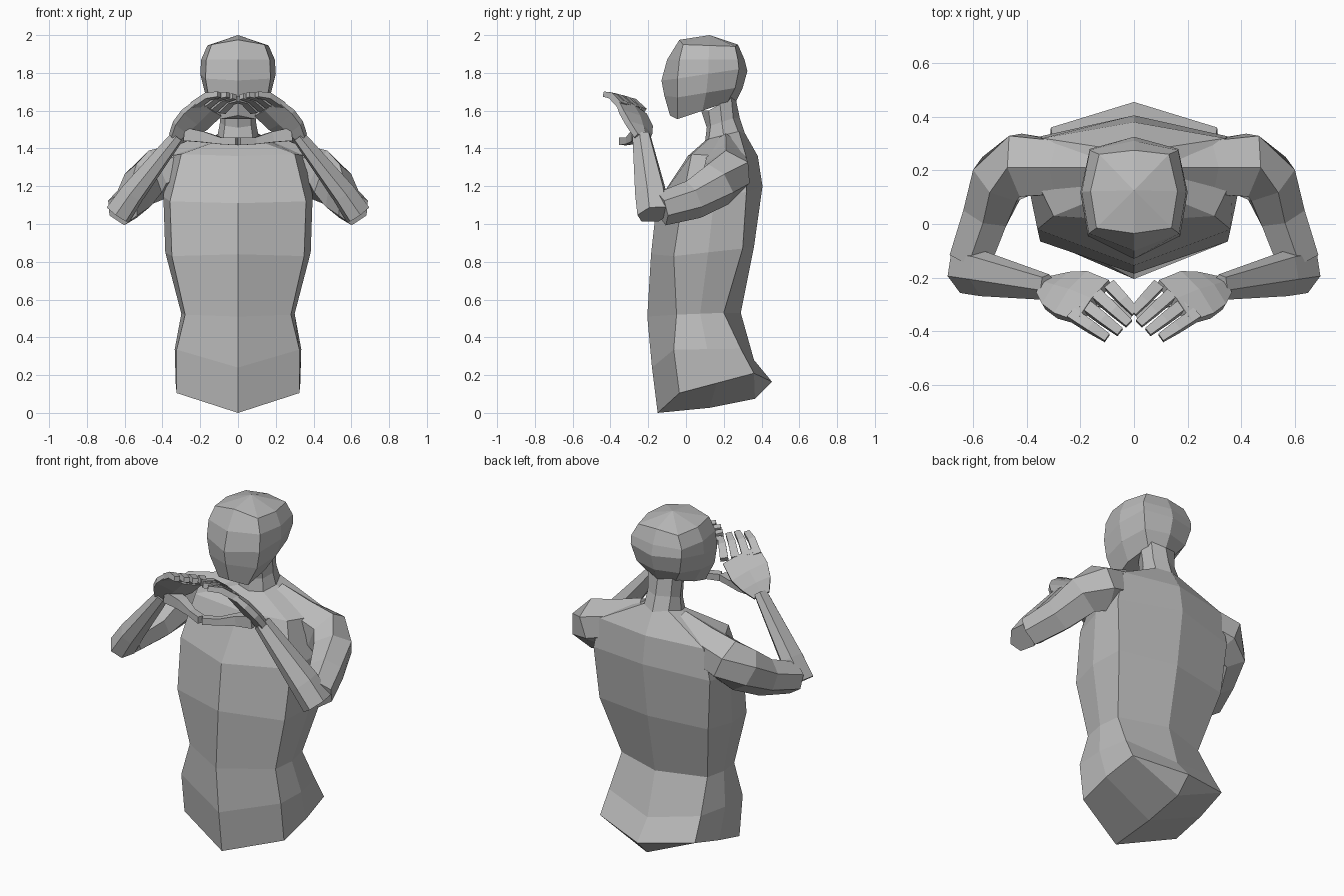
import bpy
import bmesh
from mathutils import Vector

default_cube = bpy.data.objects.get("Cube")
if default_cube:
    bpy.data.objects.remove(default_cube, do_unlink=True)

# Single clay grey material
clay = bpy.data.materials.new("clay grey")
clay.use_nodes = True
grey = (0.49, 0.49, 0.49, 1.0)
clay.diffuse_color = grey
clay.node_tree.nodes["Principled BSDF"].inputs["Base Color"].default_value = grey


def finish(bm, name):
    """Turn a bmesh into a flat shaded object."""
    bmesh.ops.recalc_face_normals(bm, faces=bm.faces)
    mesh = bpy.data.meshes.new(name)
    bm.to_mesh(mesh)
    bm.free()
    mesh.materials.append(clay)
    obj = bpy.data.objects.new(name, mesh)
    bpy.context.collection.objects.link(obj)


def bridge(bm, rings):
    """Join consecutive closed rings of vertices with quads."""
    for lower, upper in zip(rings, rings[1:]):
        count = len(lower)
        for i in range(count):
            j = (i + 1) % count
            bm.faces.new((lower[i], lower[j], upper[j], upper[i]))


def cap_strips(bm, ring):
    """Close a mirrored eight-sided ring with bands from left to right."""
    bm.faces.new((ring[0], ring[1], ring[7]))
    bm.faces.new((ring[1], ring[2], ring[6], ring[7]))
    bm.faces.new((ring[2], ring[3], ring[5], ring[6]))
    bm.faces.new((ring[3], ring[4], ring[5]))


def body_ring(bm, front, front_side, side_x, back_side, back):
    """Eight-sided mirrored ring: front, front corner, side, back corner, back."""
    fs, bs = Vector(front_side), Vector(back_side)
    side = (fs + bs) / 2
    side.x = side_x
    half = [fs, side, bs]
    mirrored = [Vector((-p.x, p.y, p.z)) for p in reversed(half)]
    points = [Vector((0, *front)), *half, Vector((0, *back)), *mirrored]
    return [bm.verts.new(p) for p in points]


def section_limb(bm, stations, across, sides):
    """Loft four or six sided sections along a path of (centre, half width, half depth)."""
    centres = [Vector(s[0]) for s in stations]
    shapes = {
        4: [(-1, -1), (1, -1), (1, 1), (-1, 1)],
        6: [(-1, -.4), (0, -1), (1, -.4), (1, .5), (0, 1), (-1, .5)],
    }
    rings = []
    for i, (_, wide, deep) in enumerate(stations):
        before = centres[max(i - 1, 0)]
        after = centres[min(i + 1, len(centres) - 1)]
        tangent = (after - before).normalized()
        if across is None:
            u = tangent.cross(Vector((0, 0, 1))).normalized()
        else:
            u = (across - tangent * across.dot(tangent)).normalized()
        v = u.cross(tangent)
        rings.append([bm.verts.new(centres[i] + u * wide * a + v * deep * b)
                      for a, b in shapes[sides]])
    bridge(bm, rings)
    bm.faces.new(rings[0])
    bm.faces.new(rings[-1])


def limb(name, stations, across=None, sides=6):
    """Make one limb on each side of the body."""
    for label, sign in (("left", 1), ("right", -1)):
        bm = bmesh.new()
        section_limb(bm, stations, across, sides)
        for vert in bm.verts:
            vert.co.x *= sign
        finish(bm, label + "_" + name)


# Torso, from hips to the base of the neck
torso = bmesh.new()
torso_rings = [body_ring(torso, *row) for row in (
    ((-.15, 0), (.325, -.035, .105), .33, (.31, .36, .21), (.455, .165)),
    ((-.18, .24), (.325, -.065, .335), .335, (.3, .29, .34), (.36, .28)),
    ((-.205, .51), (.28, -.05, .52), .3, (.28, .2, .53), (.29, .53)),
    ((-.185, .84), (.35, -.065, .83), .385, (.355, .3, .87), (.36, .88)),
    ((-.155, 1.11), (.36, -.02, 1.12), .395, (.38, .32, 1.17), (.405, 1.2)),
    ((.01, 1.36), (.3, .03, 1.37), .37, (.34, .32, 1.35), (.38, 1.36)),
    ((.1, 1.44), (.08, .12, 1.45), .11, (.08, .28, 1.49), (.315, 1.475)),
)]
bridge(torso, torso_rings)

# Underside of the hips, folded along a centre line
under = [torso.verts.new((0, y, z)) for y, z in ((.125, .027), (.365, .075))]
base = torso_rings[0]
for front_v, a, b, c, back_v in ((base[0], *base[1:5]), (base[0], *base[:4:-1], base[4])):
    torso.faces.new((front_v, a, b, under[0]))
    torso.faces.new((under[0], b, c, under[1]))
    torso.faces.new((under[1], c, back_v))
finish(torso, "torso")

# Neck
neck = bmesh.new()
bridge(neck, [body_ring(neck, *row) for row in (
    ((.1, 1.43), (.08, .12, 1.44), .11, (.08, .28, 1.48), (.315, 1.47)),
    ((.11, 1.51), (.07, .13, 1.52), .095, (.075, .25, 1.56), (.285, 1.56)),
    ((.08, 1.6), (.07, .12, 1.6), .1, (.08, .24, 1.67), (.266, 1.65)),
)])
finish(neck, "neck")

# Head
head = bmesh.new()
head_rings = [body_ring(head, *row) for row in (
    ((-.085, 1.575), (.095, -.045, 1.555), .115, (.085, .22, 1.645), (.265, 1.65)),
    ((-.115, 1.68), (.155, -.045, 1.67), .175, (.14, .26, 1.72), (.3, 1.72)),
    ((-.13, 1.76), (.172, -.045, 1.77), .2, (.165, .28, 1.82), (.325, 1.81)),
    ((-.1, 1.87), (.168, -.035, 1.87), .195, (.165, .275, 1.87), (.31, 1.87)),
    ((-.035, 1.975), (.14, -.015, 1.95), .162, (.13, .26, 1.94), (.275, 1.95)),
)]
bridge(head, head_rings)
cap_strips(head, head_rings[0])
crown = head.verts.new((0, .125, 2))
for i, vert in enumerate(head_rings[-1]):
    head.faces.new((vert, head_rings[-1][i - 1], crown))
finish(head, "head")

# Arms, with the shoulder slope running in to the neck
limb("upper_arm", (
    ((.1, .21, 1.39), .07, .1),
    ((.27, .21, 1.31), .1, .125),
    ((.42, .22, 1.265), .115, .135),
    ((.5, .17, 1.21), .1, .125),
    ((.55, .04, 1.13), .085, .105),
    ((.61, -.13, 1.08), .078, .09),
))
limb("forearm", (
    ((.635, -.17, 1.05), .08, .075),
    ((.56, -.185, 1.16), .078, .068),
    ((.32, -.235, 1.465), .045, .038),
), Vector((.4, 1, 0)))

# Hands: palms tilt inward with the little finger outermost
pinky_knuckle, index_knuckle = Vector((.22, -.345, 1.63)), Vector((.08, -.24, 1.605))
pinky_tip, index_tip = Vector((.1, -.425, 1.685)), Vector((-.005, -.33, 1.66))
span = index_knuckle - pinky_knuckle
knuckles = (pinky_knuckle + index_knuckle) / 2
limb("palm", (
    ((.33, -.235, 1.45), .045, .033),
    ((.285, -.25, 1.5), .085, .036),
    ((.23, -.265, 1.55), .108, .036),
    (knuckles, .105, .024),
), span)

for i, finger in enumerate(("little", "ring", "middle", "index")):
    t = i / 3
    root = pinky_knuckle.lerp(index_knuckle, t)
    tip = pinky_tip.lerp(index_tip, t)
    tip += (tip - root) * (.12 if 0 < i < 3 else 0)
    bend = root.lerp(tip, .5) + Vector((0, 0, .018))
    limb(finger + "_finger", (
        (root.lerp(tip, -.1), .022, .018),
        (bend, .02, .017),
        (tip, .016, .014),
    ), span, 4)

limb("thumb", (
    ((.28, -.25, 1.475), .035, .035),
    ((.18, -.265, 1.46), .03, .028),
    ((.09, -.3, 1.44), .02, .018),
    ((.005, -.335, 1.437), .022, .02),
), Vector((0, 1, 0)), 4)
